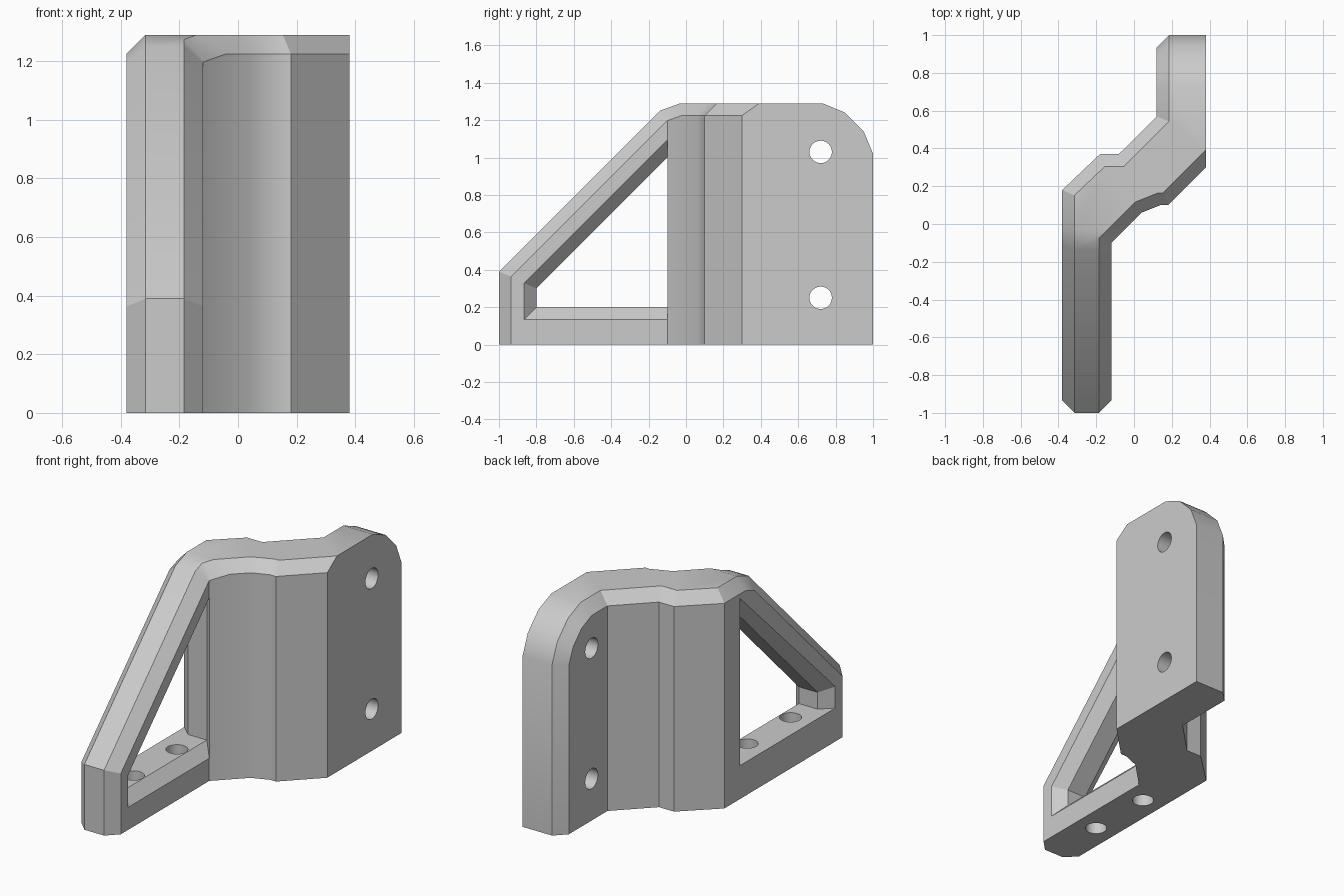
import bpy, bmesh
from math import radians, pi
from mathutils import Vector, Matrix

if "Cube" in bpy.data.objects:
    bpy.data.objects.remove(bpy.data.objects["Cube"], do_unlink=True)

CHAMFER = 0.065

grey = bpy.data.materials.new("light_grey")
grey.use_nodes = True
colour = (0.6, 0.6, 0.6, 1)
grey.diffuse_color = colour
grey.node_tree.nodes["Principled BSDF"].inputs["Base Color"].default_value = colour


def to_object(bm, name):
    bmesh.ops.recalc_face_normals(bm, faces=bm.faces[:])
    mesh = bpy.data.meshes.new(name)
    bm.to_mesh(mesh)
    bm.free()
    mesh.materials.append(grey)
    obj = bpy.data.objects.new(name, mesh)
    bpy.context.collection.objects.link(obj)
    return obj


def loft(sections):
    """Closed solid through rings of equal point count."""
    bm = bmesh.new()
    rings = [[bm.verts.new(p) for p in ring] for ring in sections]
    for a, b in zip(rings, rings[1:]):
        for i in range(len(a)):
            j = (i + 1) % len(a)
            bm.faces.new((a[i], a[j], b[j], b[i]))
    bm.faces.new(rings[0])
    bm.faces.new(rings[-1])
    bmesh.ops.recalc_face_normals(bm, faces=bm.faces[:])
    return bm


# Stepped floor plan of the whole bracket
plan = [(-0.38, -1), (-0.12, -1), (-0.12, -0.10), (0.04, 0.06), (0.14, 0.10),
        (0.18, 0.10), (0.38, 0.30), (0.38, 1), (0.12, 1), (0.12, 0.57),
        (-0.08, 0.37), (-0.18, 0.37), (-0.38, 0.18)]
# Side outline: sloping front, rounded rear top corner
outline = [(-1, 0.39), (-0.14, 1.25), (-0.03, 1.29), (0.73, 1.29),
           (0.85, 1.24), (0.95, 1.14), (1, 1.02)]

bm = loft([[(x, y, z) for x, y in plan] for z in (0, 1.29)])
for i in (1, 0, 3, 4, 5):
    (y0, z0), (y1, z1) = outline[i], outline[i + 1]
    cut = bmesh.ops.bisect_plane(
        bm, geom=bm.verts[:] + bm.edges[:] + bm.faces[:], dist=1e-5,
        plane_co=(0, y0, z0), plane_no=Vector((0, z0 - z1, y1 - y0)).normalized(),
        clear_outer=True)
    rim = [e for e in cut["geom_cut"] if isinstance(e, bmesh.types.BMEdge)]
    bmesh.ops.edgeloop_fill(bm, edges=rim)
bmesh.ops.recalc_face_normals(bm, faces=bm.faces[:])
bm.normal_update()


# Chamfer the rim, leaving the base and the flat mounting face square
def is_cap(f):
    return f.normal.z > 0.1 or abs(f.calc_center_median().y) > 0.99


def is_wall(f):
    mounting = f.normal.x > 0.99 and f.calc_center_median().x > 0.3
    return abs(f.normal.z) < 0.01 and not is_cap(f) and not mounting


rim = [e for e in bm.edges if len(e.link_faces) == 2
       and any(map(is_cap, e.link_faces)) and any(map(is_wall, e.link_faces))]
bmesh.ops.bevel(bm, geom=rim, offset=CHAMFER, offset_type='OFFSET', segments=1,
                profile=0.5, affect='EDGES', clamp_overlap=False, loop_slide=True)
bracket = to_object(bm, "bracket")


# Triangular opening, flared towards both sides
def opening(x, front, back, low, high_front, high_back):
    return [(x, front, low), (x, front, high_front), (x, back, high_back), (x, back, low)]


cutters = [to_object(loft([
    opening(-0.385, -0.87, 0.04, 0.20, 0.33, 1.21),
    opening(-0.31, -0.80, -0.03, 0.20, 0.30, 1.07),
    opening(-0.185, -0.80, -0.03, 0.20, 0.30, 1.07),
    opening(-0.115, -0.87, -0.105, 0.13, 0.33, 1.095)]), "opening_cutter")]


# Screw holes in the foot and in the mounting plate
def hole(centre, axis):
    bm = bmesh.new()
    turn = Matrix.Rotation(pi / 2, 4, 'Y') if axis == 'X' else Matrix.Identity(4)
    bmesh.ops.create_cone(bm, cap_ends=True, segments=32, radius1=0.06, radius2=0.06,
                          depth=0.5, matrix=Matrix.Translation(centre) @ turn)
    cutters.append(to_object(bm, "hole_cutter"))


for y in (-0.63, -0.22):
    hole((-0.25, y, 0), 'Z')
for z in (0.25, 1.03):
    hole((0.25, 0.72, z), 'X')

bpy.ops.object.select_all(action='DESELECT')
bpy.context.view_layer.objects.active = bracket
bracket.select_set(True)
for c in cutters:
    c.hide_render = True
    mod = bracket.modifiers.new("cut", 'BOOLEAN')
    mod.operation, mod.solver, mod.object = 'DIFFERENCE', 'EXACT', c
    bpy.ops.object.modifier_apply(modifier=mod.name)
    bpy.data.objects.remove(c, do_unlink=True)

bpy.ops.object.shade_smooth_by_angle(angle=radians(30))
